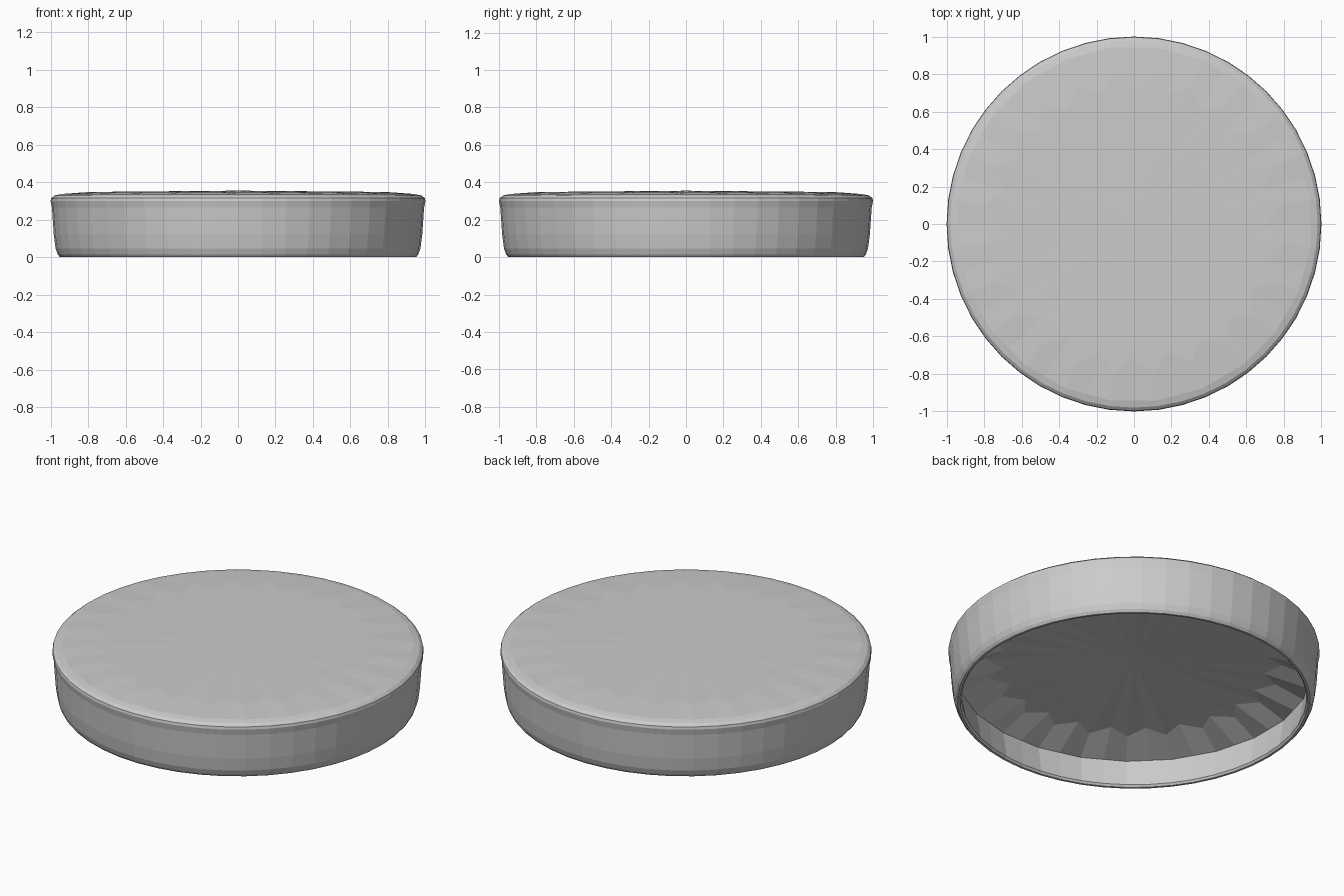
import bpy, bmesh
from math import cos, sin, pi

if "Cube" in bpy.data.objects:
    bpy.data.objects.remove(bpy.data.objects["Cube"])

SEG = 48
# Each ring: radius at even columns, radius at odd columns, height
c = cos(pi / 24)          # makes a ring read as 24-sided


def fine(r, z):
    return (r, r, z)


def coarse(r, z):
    return (r * c, r, z)


rings = [
    # outer shell: crown, rounded lip, tapered wall, foot
    (0.71, 0.80, 0.348),
    coarse(0.95, 0.337),
    fine(0.98, 0.329),
    fine(0.997, 0.315),
    fine(1.0, 0.30),
    fine(0.993, 0.265),
    fine(0.983, 0.12),
    fine(0.973, 0.045),
    fine(0.962, 0.015),
    fine(0.95, 0.0),
    # rim, then inner wall, faceted cove and ceiling
    fine(0.937, 0.0),
    fine(0.928, 0.012),
    coarse(0.955, 0.172),
    (0.71, 0.80, 0.238),
]

bm = bmesh.new()
loops = []
for even, odd, z in rings:
    loops.append([bm.verts.new(((odd if i % 2 else even) * cos(2 * pi * i / SEG),
                                (odd if i % 2 else even) * sin(2 * pi * i / SEG), z))
                  for i in range(SEG)])

# Skin between neighbouring rings
for a, b in zip(loops, loops[1:]):
    for i in range(SEG):
        j = (i + 1) % SEG
        bm.faces.new((a[i], b[i], b[j], a[j]))

# Slightly domed top and ceiling
for loop, z in ((loops[0], 0.355), (loops[-1], 0.265)):
    hub = bm.verts.new((0, 0, z))
    for i in range(SEG):
        bm.faces.new((hub, loop[i], loop[(i + 1) % SEG]))

bmesh.ops.recalc_face_normals(bm, faces=bm.faces)
mesh = bpy.data.meshes.new("lid")
bm.to_mesh(mesh)
bm.free()
lid = bpy.data.objects.new("lid", mesh)
bpy.context.collection.objects.link(lid)
